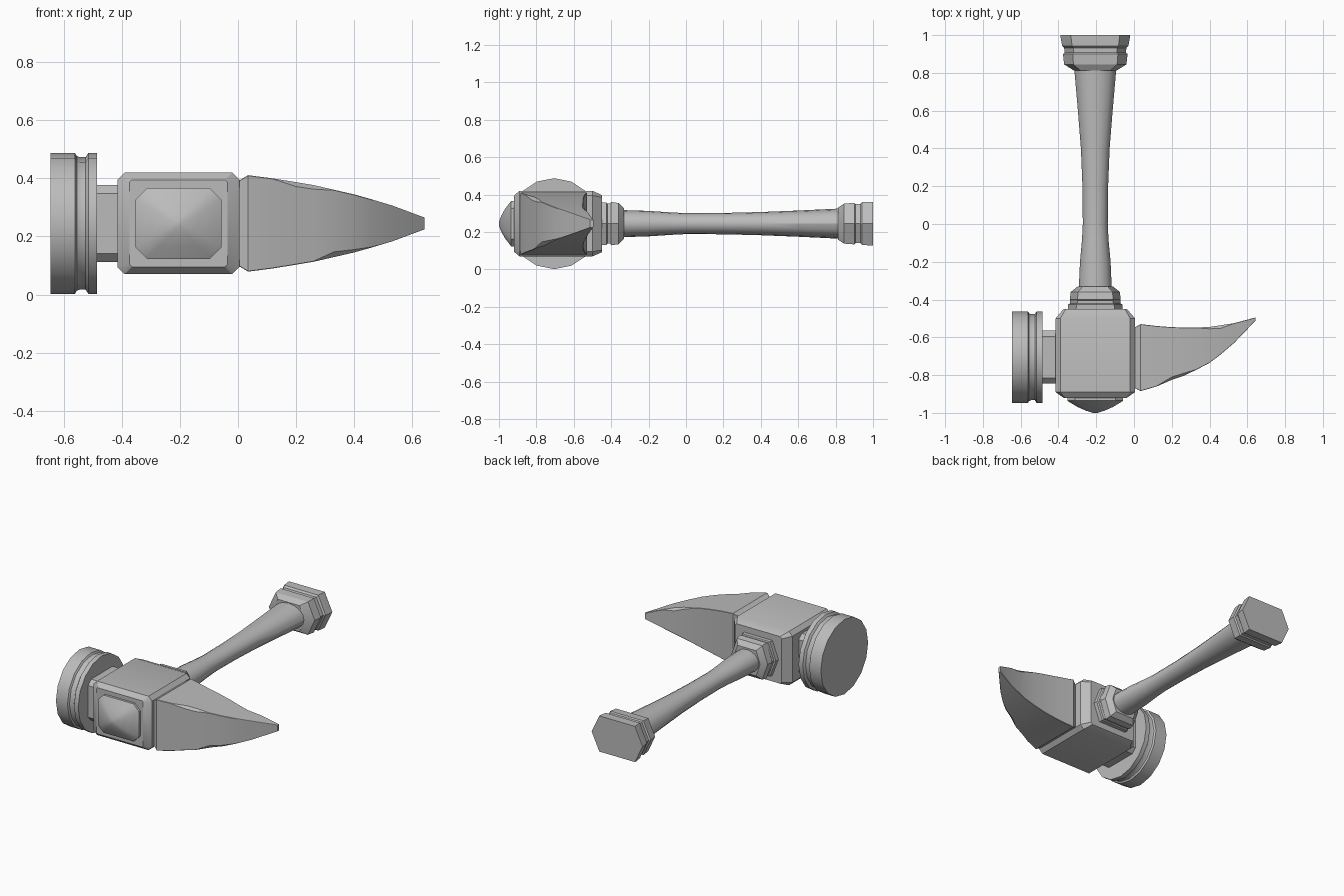
import bpy, bmesh, math

old = bpy.data.objects.get("Cube")
if old:
    bpy.data.objects.remove(old)

CX, CY, CZ = -0.205, -0.705, 0.245

grey = bpy.data.materials.new("plain_grey")
grey.use_nodes = True
grey.diffuse_color = (0.5, 0.5, 0.5, 1)
bsdf = next(n for n in grey.node_tree.nodes if n.type == 'BSDF_PRINCIPLED')
bsdf.inputs["Base Color"].default_value = grey.diffuse_color


def oval(a, b, sides):
    """Ring with a vertex at the top."""
    steps = [2 * math.pi * i / sides for i in range(sides)]
    return [(a * math.sin(t), b * math.cos(t)) for t in steps]


def hexagon(a, b):
    """Flat top and bottom, pointed at both sides."""
    f = a * 0.7
    return [(-f, b), (f, b), (a, 0), (f, -b), (-f, -b), (-a, 0)]


def chamfered(a, b, cuts):
    """Rectangle with cut corners: ++, +-, --, -+."""
    p, q, r, s = cuts
    return [(a - p, b), (a, b - p), (a, q - b), (a - q, -b),
            (r - a, -b), (-a, r - b), (-a, b - s), (s - a, b)]


def loft(name, axis, sections):
    """Skin (position, ring, centre across) sections along x or y."""
    bm = bmesh.new()
    rings = []
    for pos, ring, mid in sections:
        if axis == 'x':
            pts = [(pos, mid + u, CZ + v) for u, v in ring]
        else:
            pts = [(mid + u, pos, CZ + v) for u, v in ring]
        rings.append([bm.verts.new(p) for p in pts])
    n = len(rings[0])
    for lo, hi in zip(rings, rings[1:]):
        for i in range(n):
            j = (i + 1) % n
            bm.faces.new((lo[i], lo[j], hi[j], hi[i]))
    bm.faces.new(rings[0])
    bm.faces.new(rings[-1])
    bmesh.ops.recalc_face_normals(bm, faces=bm.faces)
    mesh = bpy.data.meshes.new(name)
    bm.to_mesh(mesh)
    bm.free()
    mesh.materials.append(grey)
    obj = bpy.data.objects.new(name, mesh)
    bpy.context.collection.objects.link(obj)
    bpy.ops.object.select_all(action='DESELECT')
    obj.select_set(True)
    bpy.context.view_layer.objects.active = obj
    bpy.ops.object.shade_smooth_by_angle(angle=math.radians(28))
    return obj


# Round striking face with a stepped groove
loft("striking_face", 'x', [(x, oval(r, r, 16), CY) for x, r in (
    (-0.645, 0.243), (-0.562, 0.243), (-0.555, 0.232), (-0.545, 0.228),
    (-0.525, 0.228), (-0.515, 0.243), (-0.485, 0.243))])

# Neck joining the striking face to the block
loft("face_neck", 'x', [(x, chamfered(0.14, 0.133, [0.03] * 4), CY)
                        for x in (-0.49, -0.40)])

# Central block with chamfered ends
loft("head_block", 'y', [(y, chamfered(a, b, [c] * 4), CX) for y, a, b, c in (
    (-0.92, 0.168, 0.15, 0.008), (-0.89, 0.21, 0.175, 0.025),
    (-0.50, 0.21, 0.175, 0.025), (-0.45, 0.168, 0.153, 0.012))])

# Domed boss on the front of the block
loft("front_boss", 'y', [(y, chamfered(a, b, [c] * 4), CX) for y, a, b, c in (
    (-0.91, 0.148, 0.122, 0.04), (-0.935, 0.148, 0.122, 0.04),
    (-0.942, 0.138, 0.112, 0.036), (-0.968, 0.095, 0.078, 0.028),
    (-0.988, 0.05, 0.042, 0.018), (-1.0, 0.012, 0.01, 0.004))])

# Curved spike with a few chipped edges
spike = []
for x, front, back, half, cuts in (
        (-0.01, -0.87, -0.545, 0.15, (0, 0, 0, 0)),
        (0.008, -0.87, -0.545, 0.15, (0, 0, 0, 0)),
        (0.035, -0.885, -0.53, 0.166, (0, 0, 0, 0)),
        (0.12, -0.86, -0.54, 0.155, (0, 0, 0, 0)),
        (0.2, -0.825, -0.546, 0.142, (0, 0, 0, 0.015)),
        (0.26, -0.805, -0.548, 0.132, (0, 0, 0, 0.014)),
        (0.33, -0.772, -0.548, 0.116, (0, 0, 0.018, 0)),
        (0.4, -0.735, -0.545, 0.1, (0.01, 0, 0.01, 0)),
        (0.46, -0.69, -0.536, 0.083, (0.016, 0, 0, 0)),
        (0.53, -0.63, -0.525, 0.062, (0, 0, 0, 0)),
        (0.643, -0.512, -0.495, 0.02, (0, 0, 0, 0))):
    cuts = [max(c, 0.002) for c in cuts]
    spike.append((x, chamfered((back - front) / 2, half, cuts), (front + back) / 2))
loft("spike", 'x', spike)

# Hexagonal collar where the handle meets the block
loft("handle_collar", 'y', [(y, hexagon(a, b), CX) for y, a, b in (
    (-0.46, 0.145, 0.113), (-0.425, 0.143, 0.113), (-0.42, 0.133, 0.107),
    (-0.405, 0.133, 0.107), (-0.40, 0.135, 0.116), (-0.36, 0.13, 0.11),
    (-0.332, 0.095, 0.082))])

# Waisted handle
loft("handle", 'y', [(y, oval(a, b, 16), CX) for y, a, b in (
    (-0.36, 0.088, 0.073), (-0.2, 0.081, 0.068), (-0.08, 0.07, 0.06),
    (0.0, 0.066, 0.056), (0.2, 0.068, 0.057), (0.4, 0.076, 0.062),
    (0.6, 0.092, 0.07), (0.83, 0.112, 0.081))])

# Stepped hexagonal pommel
loft("pommel", 'y', [(y, hexagon(a, b), CX) for y, a, b in (
    (0.812, 0.112, 0.085), (0.845, 0.165, 0.107), (0.90, 0.171, 0.111),
    (0.907, 0.162, 0.104), (0.932, 0.165, 0.104), (0.942, 0.175, 0.115),
    (0.985, 0.183, 0.116), (1.0, 0.183, 0.116))])
